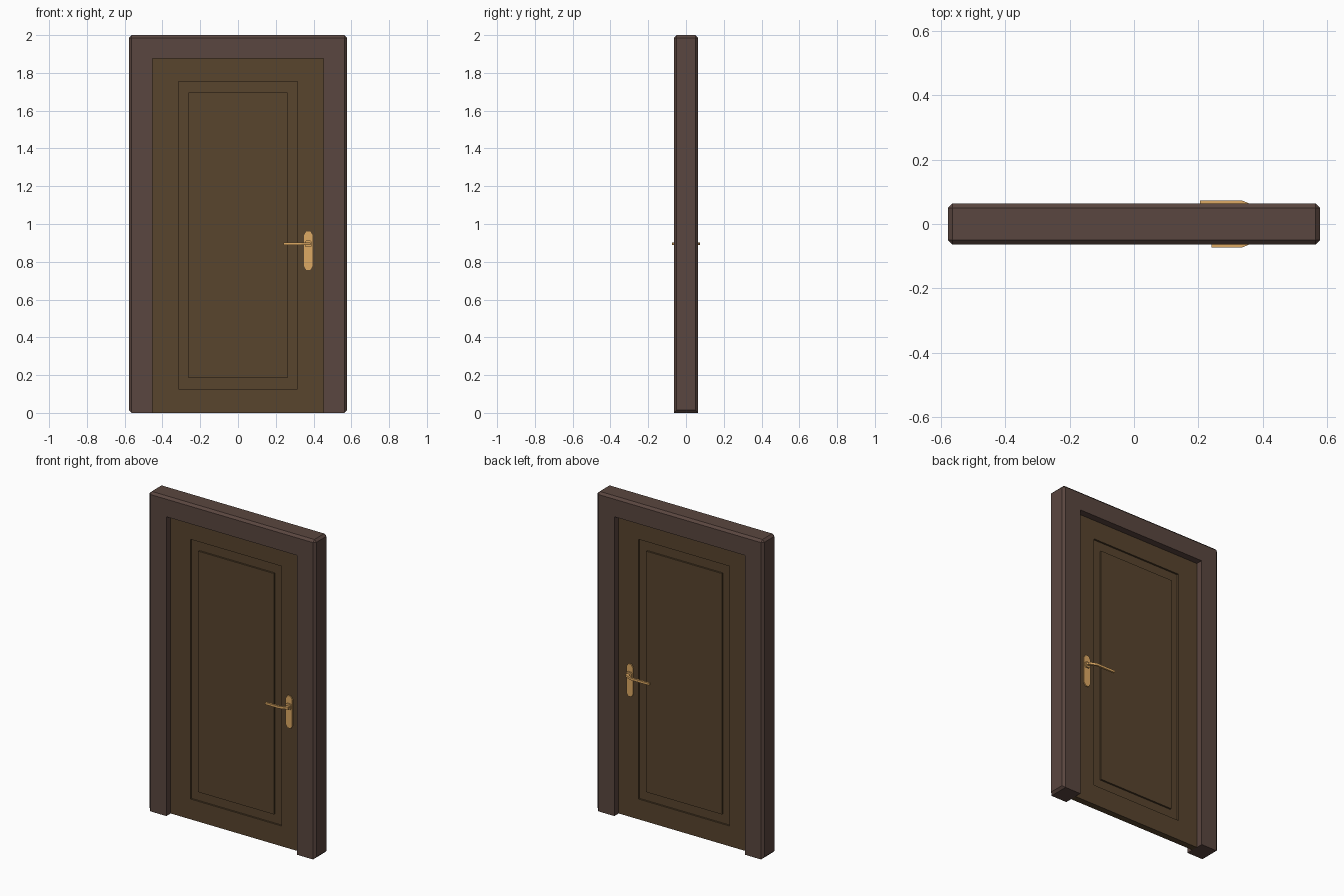
import bpy, bmesh
from mathutils import Vector

if "Cube" in bpy.data.objects:
    bpy.data.objects.remove(bpy.data.objects["Cube"])


def material(name, rgb):
    m = bpy.data.materials.new(name)
    m.diffuse_color = (*rgb, 1)
    m.use_nodes = True
    m.node_tree.nodes["Principled BSDF"].inputs["Base Color"].default_value = m.diffuse_color
    return m


FRAME = material("dark_wood", (0.102, 0.061, 0.050))
DOOR = material("brown_wood", (0.098, 0.058, 0.027))
BRASS = material("brass", (0.73, 0.40, 0.127))


def finish(name, bm, mat):
    bmesh.ops.recalc_face_normals(bm, faces=bm.faces)
    me = bpy.data.meshes.new(name)
    bm.to_mesh(me)
    bm.free()
    me.materials.append(mat)
    ob = bpy.data.objects.new(name, me)
    bpy.context.collection.objects.link(ob)
    return ob


def prism(pts, place, a, b):
    """Extrude a 2D outline from a to b; place maps (u, v, w) to xyz."""
    bm = bmesh.new()
    f = bm.faces.new([bm.verts.new(place(u, v, a)) for u, v in pts])
    new = bmesh.ops.extrude_face_region(bm, geom=[f])["geom"]
    move = Vector(place(0, 0, b)) - Vector(place(0, 0, a))
    bmesh.ops.translate(bm, vec=move,
                        verts=[g for g in new if isinstance(g, bmesh.types.BMVert)])
    return bm


def upright(u, v, w):
    return (u, w, v)


def flat(u, v, w):
    return (u, v, w)


# Frame: upside-down U with chamfered outer edges
X, T, IX, IT, D = 0.578, 2.0, 0.453, 1.876, 0.063
bm = prism([(-X, 0), (-X, T), (X, T), (X, 0), (IX, 0), (IX, IT), (-IX, IT), (-IX, 0)],
           upright, -D, D)
outer = [e for e in bm.edges if all(abs(v.co.x) > X - 0.001 for v in e.verts)]
bmesh.ops.bevel(bm, geom=outer, offset=0.014, segments=1, affect='EDGES')
finish("door_frame", bm, FRAME)

# Door leaf: nested rectangles form a groove round a raised panel, both sides
half = [(0.262, 0.185, 1.695, 0.02), (0.262, 0.185, 1.695, 0.009),
        (0.315, 0.127, 1.755, 0.009), (0.315, 0.127, 1.755, 0.02),
        (IX, 0, IT, 0.02)]
rings = [(w, a, b, -y) for w, a, b, y in half] + half[::-1]
bm = bmesh.new()
loops = [[bm.verts.new(p) for p in ((-w, y, a), (w, y, a), (w, y, b), (-w, y, b))]
         for w, a, b, y in rings]
for lo, hi in zip(loops, loops[1:]):
    for i in range(4):
        j = (i + 1) % 4
        bm.faces.new((lo[i], lo[j], hi[j], hi[i]))
bm.faces.new(loops[0])
bm.faces.new(loops[-1])
finish("door_leaf", bm, DOOR)

# Handles on both faces; the back lever is a little longer
CX, CZ = 0.372, 0.895
for side, s, tip in (("front", -1, 0.24), ("back", 1, 0.205)):
    # backplate with clipped ends
    w, n, lo, hi, c = 0.023, 0.011, 0.757, 0.96, 0.02
    plate = [(CX - n, lo), (CX + n, lo), (CX + w, lo + c), (CX + w, hi - c),
             (CX + n, hi), (CX - n, hi), (CX - w, hi - c), (CX - w, lo + c)]
    finish(side + "_plate", prism(plate, upright, s * 0.018, s * 0.027), BRASS)
    # square-ish hub
    r, k = 0.018, 0.011
    hub = [(CX - k, CZ - r), (CX + k, CZ - r), (CX + r, CZ - k), (CX + r, CZ + k),
           (CX + k, CZ + r), (CX - k, CZ + r), (CX - r, CZ + k), (CX - r, CZ - k)]
    finish(side + "_hub", prism(hub, upright, s * 0.025, s * 0.036), BRASS)
    # neck and cranked lever, drawn in plan
    lever = [(0.384, 0.03), (0.384, 0.053), (0.335, 0.073), (tip, 0.073),
             (tip, 0.061), (0.335, 0.061), (0.362, 0.048), (0.362, 0.03)]
    bm = prism([(x, s * y) for x, y in lever], flat, CZ - 0.007, CZ + 0.007)
    finish(side + "_lever", bm, BRASS)
